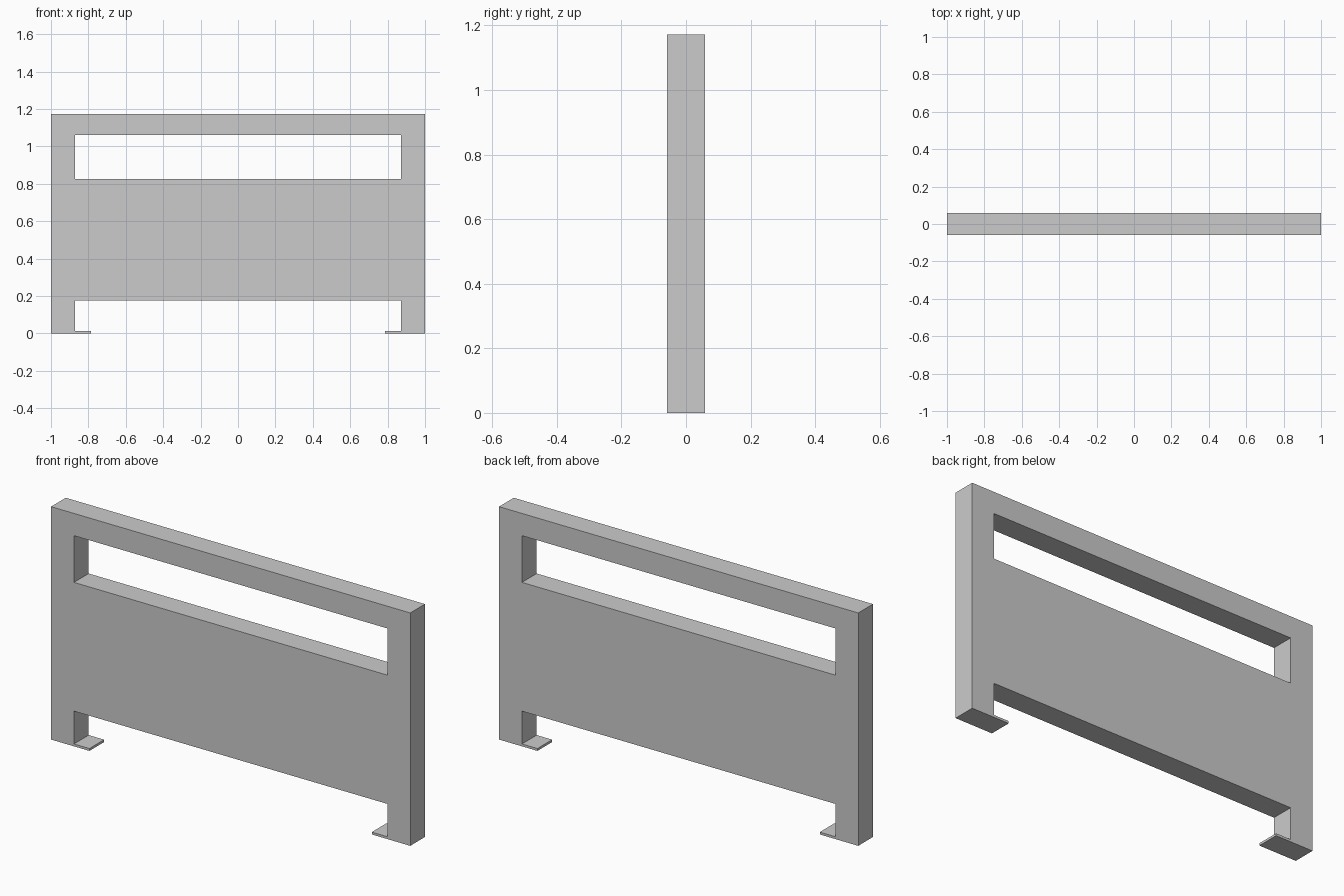
import bpy
import bmesh
from mathutils import Vector

if "Cube" in bpy.data.objects:
    bpy.data.objects.remove(bpy.data.objects["Cube"])

DEPTH = 0.117

# Grid lines of the front profile: outer edge, post inner edge, foot tip
xs = [-1.0, -0.872, -0.786, 0.786, 0.872, 1.0]
zs = [0.0, 0.012, 0.177, 0.825, 1.06, 1.172]

# Filled cells, bottom row first
rows = [
    "##.##",  # foot plates
    "#...#",  # legs
    "#####",  # solid panel
    "#...#",  # posts beside the open slot
    "#####",  # top rail
]

bm = bmesh.new()
verts = {}


def vert(i, j):
    if (i, j) not in verts:
        verts[i, j] = bm.verts.new((xs[i], -DEPTH / 2, zs[j]))
    return verts[i, j]


# Front face of the board
for j, row in enumerate(rows):
    for i, cell in enumerate(row):
        if cell == "#":
            bm.faces.new([vert(i, j), vert(i + 1, j),
                          vert(i + 1, j + 1), vert(i, j + 1)])

# Thickness, keeping the front faces as the closed front side
ext = bmesh.ops.extrude_face_region(bm, geom=bm.faces[:], use_keep_orig=True)
moved = [g for g in ext["geom"] if isinstance(g, bmesh.types.BMVert)]
bmesh.ops.translate(bm, verts=moved, vec=Vector((0, DEPTH, 0)))
bmesh.ops.recalc_face_normals(bm, faces=bm.faces[:])

mesh = bpy.data.meshes.new("slotted_board")
bm.to_mesh(mesh)
bm.free()
board = bpy.data.objects.new("slotted_board", mesh)
bpy.context.collection.objects.link(board)
